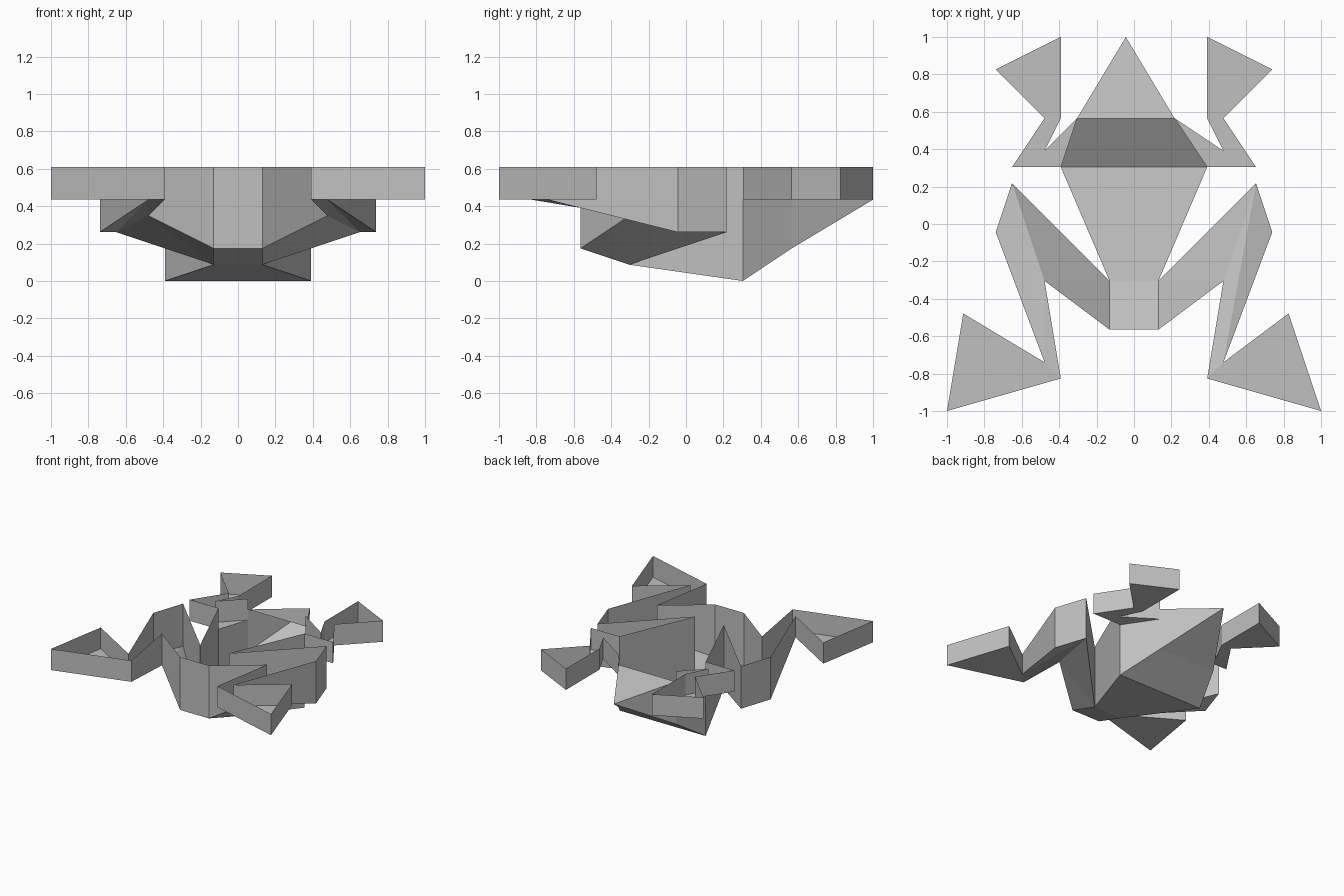
import bpy
import bmesh
from mathutils import Vector

cube = bpy.data.objects.get("Cube")
if cube:
    bpy.data.objects.remove(cube, do_unlink=True)

U = 2 / 23     # grid unit of the design
RIM = 7        # height of the open rim

gray = bpy.data.materials.new("plain_gray")
gray.use_nodes = True
shade = (0.53, 0.53, 0.53, 1)
gray.diffuse_color = shade
gray.node_tree.nodes["Principled BSDF"].inputs["Base Color"].default_value = shade


def shell(name, faces):
    """Flat-faced open shell made from lists of corner points."""
    bm = bmesh.new()
    for corners in faces:
        bm.faces.new([bm.verts.new(Vector(c) * U) for c in corners])
    bmesh.ops.remove_doubles(bm, verts=bm.verts, dist=0.001)
    bmesh.ops.recalc_face_normals(bm, faces=bm.faces)
    mesh = bpy.data.meshes.new(name)
    bm.to_mesh(mesh)
    bm.free()
    mesh.materials.append(gray)
    obj = bpy.data.objects.new(name, mesh)
    bpy.context.collection.objects.link(obj)


def walls(path, top=RIM):
    """Upright walls from each floor edge of a path to the rim."""
    return [[a, b, (b[0], b[1], top), (a[0], a[1], top)]
            for a, b in zip(path, path[1:])]


def mirrored(point, side):
    return (point[0] * side, point[1], point[2])


# Body trough: belly, tail end and side walls
hips = [(s * 1.5, -3.5, 1) for s in (1, -1)]
tail = [(s * 1.5, -6.5, 2) for s in (1, -1)]
chest = [(s * 4.5, 3.5, 0) for s in (1, -1)]
body = [[chest[0], chest[1], hips[1], hips[0]],
        [hips[0], hips[1], tail[1], tail[0]]]
body += walls(tail)
for i in range(2):
    body += walls([hips[i], chest[i]])
shell("body", body)

# Head wedge: sloping underside, snout lid and cheeks
snout = (-0.5, 11.5, 5)
jaw = [(2.5, 6.5, 2), (-3.5, 6.5, 2)]
brow = [(x, y, 6) for x, y, z in jaw]
head = [[chest[0], chest[1], jaw[1], jaw[0]],
        [jaw[0], jaw[1], snout],
        [brow[0], brow[1], snout]]
for i in range(2):
    head += walls([chest[i], jaw[i]], top=5)
    head.append([jaw[i], brow[i], snout])
shell("head", head)

for side, label in ((1, "left"), (-1, "right")):
    def m(x, y, z, s=side):
        return mirrored((x, y, z), s)

    # Front leg: shallow tray with a flat hand
    pit = m(4.5, 3.5, 5)
    neck = (jaw[0] if side > 0 else jaw[1])[:2] + (5,)
    elbow, bend = m(7.5, 3.5, 5), m(5.5, 4.5, 5)
    wrist_out, wrist_in = m(5.5, 6.5, 5), m(4.5, 6.5, 5)
    hand_out, hand_tip = m(8.5, 9.5, 5), m(4.5, 11.5, 5)
    arm = [[pit, elbow, bend], [pit, bend, neck],
           [elbow, wrist_out, wrist_in, bend],
           [wrist_out, hand_out, hand_tip, wrist_in]]
    arm += walls([pit, elbow, wrist_out, hand_out, hand_tip,
                  wrist_in, bend, neck])
    shell(label + "_front_leg", arm)

    # Hind leg: thigh, shank and flat foot
    hip, rump = m(1.5, -3.5, 1), m(1.5, -6.5, 2)
    knee, knee_out, fold = m(7.5, 2.5, 3), m(8.5, -0.5, 3), m(5.5, -3.5, 4)
    heel, ankle = m(4.5, -9.5, 5), m(5.5, -8.5, 5)
    foot_tip = m(11.5, -11.5, 5)
    toe = m(9.5 if side > 0 else 10.5, -5.5, 5)
    leg = [[hip, rump, fold], [hip, fold, knee],
           [knee, fold, ankle], [fold, heel, ankle],
           [knee, ankle, knee_out],
           [heel, foot_tip, toe, ankle]]
    leg += walls([rump, fold, heel, foot_tip, toe, ankle,
                  knee_out, knee, hip])
    shell(label + "_hind_leg", leg)
